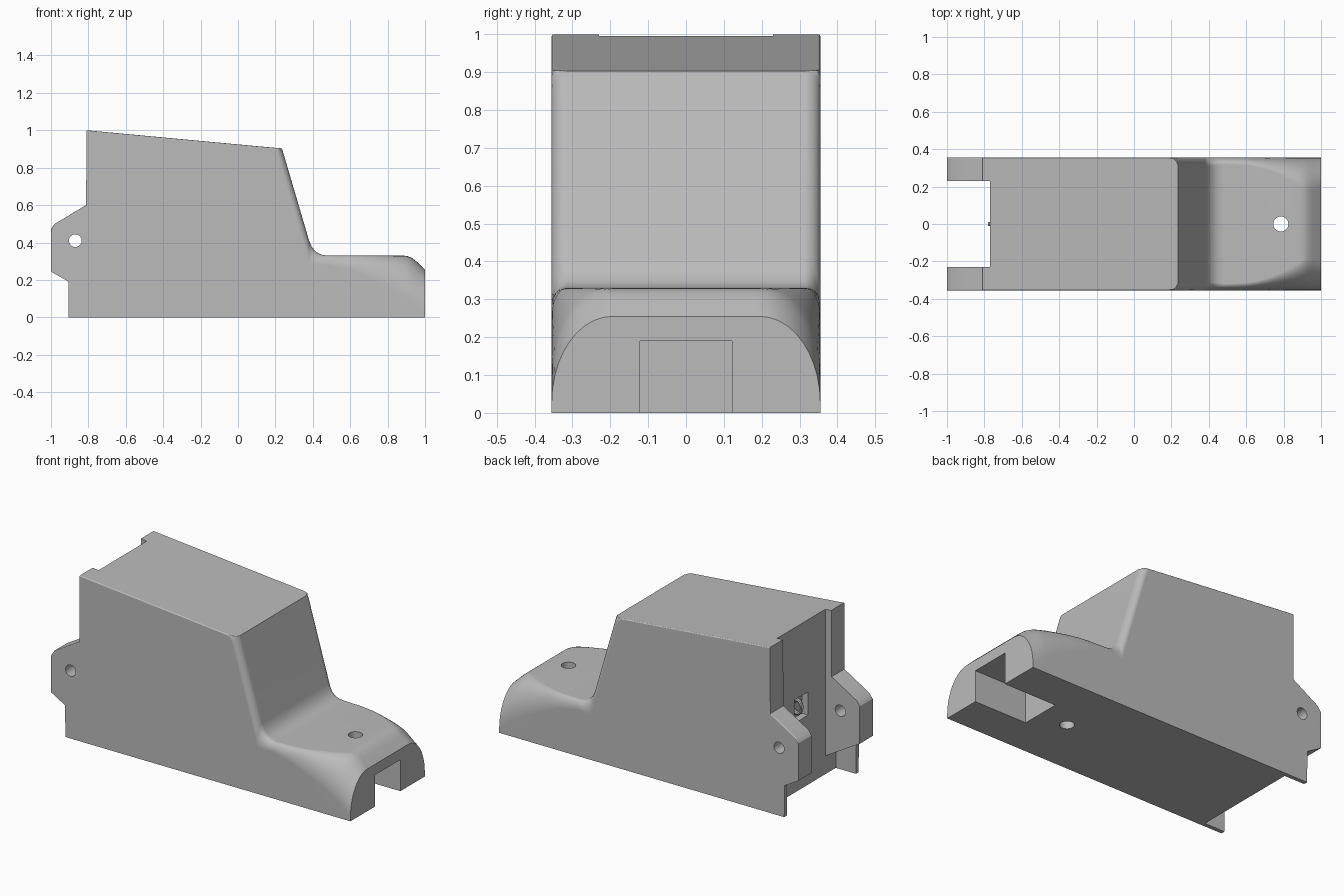
import bpy, bmesh, math
from mathutils import Vector

cube = bpy.data.objects.get("Cube")
if cube:
    bpy.data.objects.remove(cube, do_unlink=True)

grey = bpy.data.materials.new("plain grey")
grey.use_nodes = True
colour = (0.5, 0.5, 0.5, 1)
grey.diffuse_color = colour
grey.node_tree.nodes["Principled BSDF"].inputs["Base Color"].default_value = colour

HALF = 0.355   # half width of the body
ARC = 10       # segments in each rounded corner


def add_object(name, bm):
    bmesh.ops.recalc_face_normals(bm, faces=bm.faces)
    mesh = bpy.data.meshes.new(name)
    bm.to_mesh(mesh)
    bm.free()
    mesh.materials.append(grey)
    obj = bpy.data.objects.new(name, mesh)
    bpy.context.collection.objects.link(obj)
    return obj


def prism(name, outline, y0, y1):
    """Extrude an x-z outline along y."""
    bm = bmesh.new()
    face = bm.faces.new([bm.verts.new((x, y0, z)) for x, z in outline])
    new = bmesh.ops.extrude_face_region(bm, geom=[face])["geom"]
    bmesh.ops.translate(bm, vec=(0, y1 - y0, 0),
                        verts=[v for v in new if isinstance(v, bmesh.types.BMVert)])
    return add_object(name, bm)


def box(name, x0, x1, y0, y1, z0, z1):
    return prism(name, [(x0, z0), (x1, z0), (x1, z1), (x0, z1)], y0, y1)


def cylinder(name, centre, radius, depth, axis):
    bm = bmesh.new()
    bmesh.ops.create_cone(bm, cap_ends=True, segments=32, radius1=radius,
                          radius2=radius, depth=depth)
    turn = Vector((0, 0, 1)).rotation_difference(Vector(axis)).to_matrix()
    bmesh.ops.rotate(bm, verts=bm.verts, matrix=turn)
    bmesh.ops.translate(bm, verts=bm.verts, vec=centre)
    return add_object(name, bm)


def section(x, bottom, top, a, b):
    """Cross-section with its upper corners rounded by a sideways and b down."""
    side = [(HALF, bottom)]
    for i in range(ARC + 1):
        t = math.pi / 2 * i / ARC
        side.append((HALF - a + a * math.cos(t), top - b + b * math.sin(t)))
    return [(x, y, z) for y, z in side] + [(x, -y, z) for y, z in reversed(side)]


# Stations along the length: x, bottom, top, corner width, corner drop
E = 0.006
stations = [
    (-1, .245, .47, E, E), (-.98, .233, .5, E, E), (-.907, .191, .543, E, E),
    (-.905, 0, .545, E, E), (-.812, 0, .6, E, E), (-.81, 0, 1, E, E),
    (.19, 0, .907, E, E), (.205, 0, .906, E, .03), (.22, 0, .905, .012, .075),
    (.235, 0, .903, .04, .13), (.38, 0, .41, .045, .13),
    (.395, 0, .375, .045, .1), (.42, 0, .347, .045, .07), (.45, 0, .334, .04, .055),
    (.48, 0, .33, .035, .05), (.6, 0, .33, .04, .08), (.66, 0, .33, .05, .105),
    (.72, 0, .33, .068, .13), (.78, 0, .33, .092, .16), (.84, 0, .33, .122, .19),
    (.88, 0, .33, .147, .215), (.905, 0, .328, .163, .225), (.93, 0, .318, .174, .23),
    (.955, 0, .298, .174, .235), (1, 0, .255, .16, .23)]

# Main body lofted through the stations
bm = bmesh.new()
loops = [[bm.verts.new(p) for p in section(*s)] for s in stations]
for one, two in zip(loops, loops[1:]):
    n = len(one)
    for i in range(n):
        j = (i + 1) % n
        bm.faces.new((one[i], one[j], two[j], two[i]))
bm.faces.new(loops[0])
bm.faces.new(loops[-1])
body = add_object("body", bm)

# Cut-outs: rear gap, space below lugs, front tunnel, pin holes, latch pocket
cutters = [
    box("rear_gap_cutter", -1.2, -.77, -.23, .23, -.2, 1.2),
    prism("lug_underside_cutter",
          [(-.77, -.1), (-.77, .111), (-.904, .188), (-.95, .188), (-.95, -.1)], -.33, .33),
    box("front_tunnel_cutter", .65, 1.2, -.122, .122, -.1, .19),
    cylinder("lug_hole_cutter", (-.87, 0, .41), .034, 1, (0, 1, 0)),
    cylinder("nose_hole_cutter", (.785, 0, .3), .04, .4, (0, 0, 1)),
    cylinder("base_hole_cutter", (.466, 0, 0), .04, .4, (0, 0, 1)),
    box("latch_pocket_cutter", -.8, -.73, -.065, .065, .42, .56)]

bpy.context.view_layer.objects.active = body
for cutter in cutters:
    mod = body.modifiers.new(cutter.name, "BOOLEAN")
    mod.operation = "DIFFERENCE"
    mod.solver = "EXACT"
    mod.object = cutter
    bpy.ops.object.modifier_apply(modifier=mod.name)
for cutter in cutters:
    bpy.data.objects.remove(cutter, do_unlink=True)

# Latch loop inside the rear pocket
bpy.ops.mesh.primitive_torus_add(location=(-.745, 0, .49), rotation=(math.pi / 2, 0, 0),
                                 major_radius=.04, minor_radius=.012,
                                 major_segments=24, minor_segments=8)
loop = bpy.context.object
loop.name = "latch_loop"
loop.scale.x = 0.7
loop.data.materials.append(grey)

# Smooth the rounded corners and keep the edges crisp
for obj in (body, loop):
    bpy.ops.object.select_all(action="DESELECT")
    obj.select_set(True)
    bpy.context.view_layer.objects.active = obj
    bpy.ops.object.shade_smooth_by_angle(angle=math.radians(28))
weighted = body.modifiers.new("even_shading", "WEIGHTED_NORMAL")
weighted.keep_sharp = True
